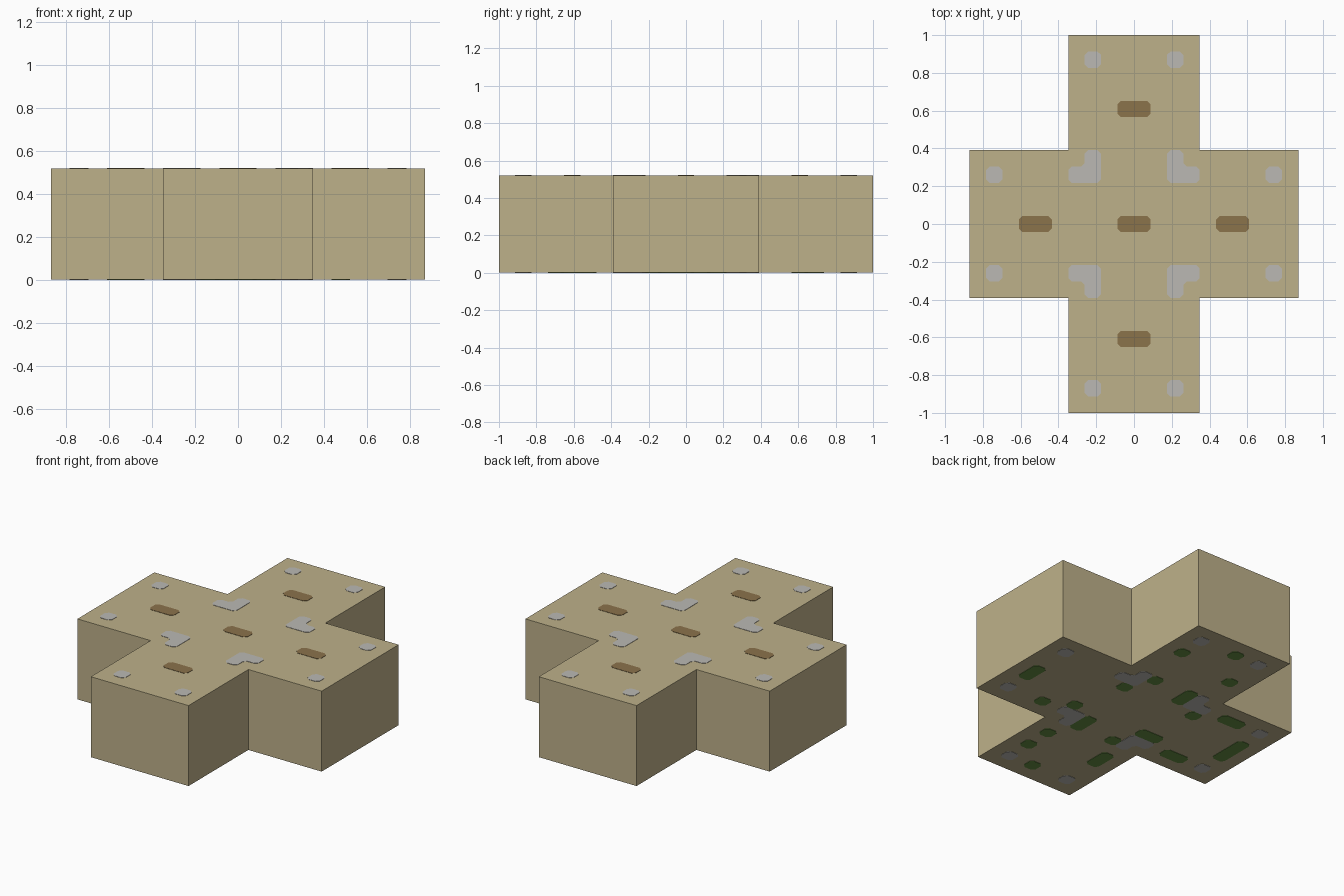
import bpy
import bmesh
from mathutils import Vector

if "Cube" in bpy.data.objects:
    bpy.data.objects.remove(bpy.data.objects["Cube"])

U = 2 / 23           # one grid cell
H = 6 * U            # block height
T = 0.002            # plate thickness


def material(name, rgb):
    lin = [((v / 255 + 0.055) / 1.055) ** 2.4 for v in rgb] + [1]
    m = bpy.data.materials.new(name)
    m.use_nodes = True
    m.diffuse_color = lin
    bsdf = m.node_tree.nodes["Principled BSDF"]
    bsdf.inputs["Base Color"].default_value = lin
    bsdf.inputs["Roughness"].default_value = 0.9
    return m


sand = material("sand", (190, 177, 138))
grey = material("pale_grey", (187, 185, 180))
brown = material("brown", (139, 115, 75))
green = material("leaf_green", (101, 142, 66))


def chamfer(points, c):
    """Cut every corner of an outline by the length c."""
    out = []
    for i, p in enumerate(points):
        p = Vector(p)
        for q in (points[i - 1], points[(i + 1) % len(points)]):
            out.append(p + (Vector(q) - p).normalized() * c)
    return out


def slabs(name, outlines, z0, z1, mat):
    """Extrude outlines, given in cells, from z0 to z1 as one object."""
    bm = bmesh.new()
    for outline in outlines:
        face = bm.faces.new([bm.verts.new((p[0] * U, p[1] * U, z0)) for p in outline])
        ext = bmesh.ops.extrude_face_region(bm, geom=[face], use_keep_orig=True)
        for v in ext["geom"]:
            if isinstance(v, bmesh.types.BMVert):
                v.co.z = z1
    bmesh.ops.recalc_face_normals(bm, faces=bm.faces)
    mesh = bpy.data.meshes.new(name)
    bm.to_mesh(mesh)
    bm.free()
    mesh.materials.append(mat)
    obj = bpy.data.objects.new(name, mesh)
    bpy.context.collection.objects.link(obj)
    return obj


def patch(x, y, w=1, d=1):
    """Rectangle with cut corners, centred on a cell position."""
    w, d = w / 2, d / 2
    return chamfer([(x - w, y - d), (x + w, y - d), (x + w, y + d), (x - w, y + d)], 0.22)


signs = [(a, b) for a in (-1, 1) for b in (-1, 1)]

# Cross-shaped block
quarter = [(10, 4.5), (4, 4.5), (4, 11.5)]
cross = (quarter + [(-x, y) for x, y in reversed(quarter)]
         + [(-x, -y) for x, y in quarter] + [(x, -y) for x, y in reversed(quarter)])
slabs("cross_block", [cross], T, H - T, sand)

# Grey dots near the arm ends and angled patches at the inner corners, on both sides
corner = [(2, 2.5), (4, 2.5), (4, 3.5), (3, 3.5), (3, 4.5), (2, 4.5)]
spots = []
for sx, sy in signs:
    spots += [patch(sx * 2.5, sy * 10), patch(sx * 8.5, sy * 3)]
    spots.append(chamfer([(sx * x, sy * y) for x, y in corner], 0.22))
slabs("top_grey_spots", spots, H - T, H, grey)
slabs("bottom_grey_spots", spots, 0, T, grey)

# Brown bars on top
bars = [patch(x, y, 2, 1) for x, y in ((0, 0), (6, 0), (-6, 0), (0, 7), (0, -7))]
slabs("top_brown_bars", bars, H - T, H, brown)

# Green patches underneath: single cells, then bars along x and along y
single = [(5.5, -3), (3.5, -2), (2.5, -6), (2.5, -8), (.5, -10), (-1.5, -4), (-3.5, 2),
          (-2.5, 7), (-.5, 10), (2.5, 8), (1.5, 4), (2.5, 2)]
along_x = [(-3, -2), (-6, -3), (-6, 3)]
along_y = [(8.5, -.5), (1.5, -3.5), (-2.5, -6.5), (-1.5, 3.5)]
leaves = [patch(x, y) for x, y in single]
leaves += [patch(x, y, 2, 1) for x, y in along_x]
leaves += [patch(x, y, 1, 2) for x, y in along_y]
leaves.append(patch(-8.5, 0, 1, 3))
slabs("bottom_green_patches", leaves, 0, T, green)
